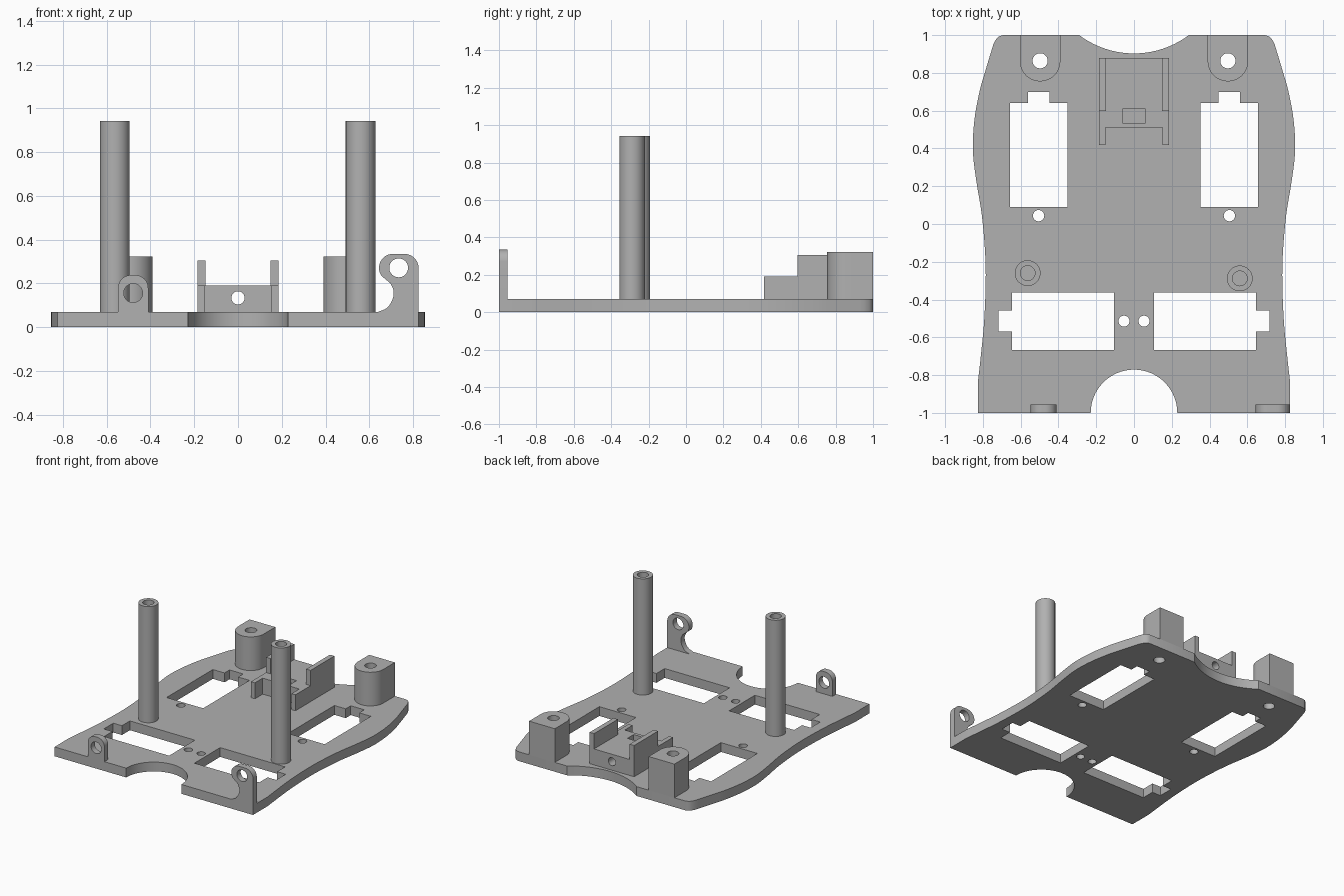
import bpy, bmesh
from math import sin, cos, radians, asin, degrees
from mathutils import Vector

cube = bpy.data.objects.get("Cube")
if cube:
    bpy.data.objects.remove(cube, do_unlink=True)

grey = bpy.data.materials.new("plain grey")
grey.use_nodes = True
grey.diffuse_color = (0.44, 0.44, 0.44, 1)
grey.node_tree.nodes["Principled BSDF"].inputs["Base Color"].default_value = (0.44, 0.44, 0.44, 1)

TOP = 0.07  # plate thickness


def arc(cx, cy, r, a0, a1, n=12):
    angles = [radians(a0 + (a1 - a0) * i / n) for i in range(n + 1)]
    return [(cx + r * cos(a), cy + r * sin(a)) for a in angles]


def circle(cx, cy, r, n=40):
    return arc(cx, cy, r, 0, 360, n)[:-1]


def rect(x0, x1, y0, y1):
    return [(x0, y0), (x1, y0), (x1, y1), (x0, y1)]


def spline(points, n=6):
    """Smooth curve passing through all the points."""
    p = [Vector(q) for q in points]
    p = [2 * p[0] - p[1]] + p + [2 * p[-1] - p[-2]]
    out = []
    for a, b, c, d in zip(p, p[1:], p[2:], p[3:]):
        for i in range(n):
            t = i / n
            q = b + (c - a) * t / 2 + (a - 2.5 * b + 2 * c - d / 2) * t**2
            out.append(tuple(q + (1.5 * (b - c) + (d - a) / 2) * t**3))
    return out + [tuple(p[-2])]


def flip(pts, s):
    return [(s * x, y) for x, y in pts]


def prism(name, pts, lo, hi, along_y=False):
    """Extrude a profile along z, or an x-z profile along y."""
    bm = bmesh.new()
    place = (lambda x, y, h: (x, h, y)) if along_y else (lambda x, y, h: (x, y, h))
    face = bm.faces.new([bm.verts.new(place(x, y, lo)) for x, y in pts])
    top = bmesh.ops.extrude_face_region(bm, geom=[face])["geom"]
    shift = Vector(place(0, 0, hi - lo))
    bmesh.ops.translate(bm, vec=shift, verts=[v for v in top if isinstance(v, bmesh.types.BMVert)])
    bmesh.ops.recalc_face_normals(bm, faces=bm.faces)
    mesh = bpy.data.meshes.new(name)
    bm.to_mesh(mesh)
    bm.free()
    mesh.materials.append(grey)
    obj = bpy.data.objects.new(name, mesh)
    bpy.context.collection.objects.link(obj)
    return obj


def finish(obj, cutters=(), join=()):
    """Merge and cut with helper solids, then shade."""
    bpy.ops.object.select_all(action="DESELECT")
    bpy.context.view_layer.objects.active = obj
    obj.select_set(True)
    steps = [(o, "UNION") for o in join] + [(o, "DIFFERENCE") for o in cutters]
    for helper, operation in steps:
        helper.hide_render = True
        mod = obj.modifiers.new("shape", "BOOLEAN")
        mod.operation, mod.object, mod.solver = operation, helper, "EXACT"
        bpy.ops.object.modifier_apply(modifier=mod.name)
        bpy.data.objects.remove(helper, do_unlink=True)
    bpy.ops.object.shade_smooth_by_angle(angle=radians(30))


def cutter(pts, lo=-0.1, hi=0.5, along_y=False):
    return prism("cutter", pts, lo, hi, along_y)


# Base plate outline: right half from the back notch to the front notch
side = spline([(0.745, 0.95), (0.787, 0.81), (0.818, 0.7), (0.845, 0.55), (0.853, 0.39),
               (0.835, 0.23), (0.806, 0.05), (0.789, -0.14), (0.785, -0.3),
               (0.793, -0.51), (0.81, -0.69), (0.825, -0.825)])
R = 0.482
sweep = degrees(asin(0.29 / R))
half = arc(0, 0.903 + R, R, -90, -90 + sweep, 14)[1:]
half += [(0.695, 1), (0.715, 0.993), (0.73, 0.979)] + side + [(0.825, -1)]
half += arc(0, -1, 0.229, 0, 90, 20)[:-1]
outline = [(0, 0.903)] + half + [(0, -0.771)] + flip(half[::-1], -1)
plate = prism("base_plate", outline, 0, TOP)

# Motor windows with notches, and screw holes
back_window = [(0.353, 0.09), (0.657, 0.09), (0.657, 0.64), (0.56, 0.64),
               (0.56, 0.7), (0.447, 0.7), (0.447, 0.64), (0.353, 0.64)]
front_window = [(0.105, -0.668), (0.645, -0.668), (0.645, -0.57), (0.717, -0.57),
                (0.717, -0.457), (0.645, -0.457), (0.645, -0.362), (0.105, -0.362)]
holes = [back_window, front_window, circle(0.505, 0.044, 0.03),
         circle(0.053, -0.514, 0.029), circle(0.497, 0.864, 0.04)]
finish(plate, [cutter(flip(h, s)) for h in holes for s in (-1, 1)])

# Rounded mounting blocks at the back corners
for s, label in ((1, "left"), (-1, "right")):
    block = prism("back_block_" + label,
                  flip([(0.604, 1), (0.39, 1)] + arc(0.497, 0.862, 0.107, 180, 360, 24), s), TOP, 0.323)
    finish(block, [cutter(circle(s * 0.497, 0.864, 0.04))])

# Tall hollow posts
for label, x, y in (("right", -0.563, -0.26), ("left", 0.56, -0.288)):
    post = prism("post_" + label, circle(x, y, 0.068, 48), TOP, 0.943)
    finish(post, [cutter(circle(x, y, 0.039), TOP + 0.02, 1.1)])

# Sensor bracket: block with front arms, raised side walls, nut slot and bolt hole
W = 0.185
bracket = prism("sensor_bracket", [(-W, 0.88), (-W, 0.418), (-0.152, 0.418), (-0.152, 0.51),
                                   (0.152, 0.51), (0.152, 0.418), (W, 0.418), (W, 0.88)], TOP, 0.19)
finish(bracket, [cutter(rect(-0.06, 0.06, 0.535, 0.61), TOP + 0.01, 0.4),
                 cutter(circle(0, 0.134, 0.03), 0.3, 1.1, True)])
for s, label in ((1, "left"), (-1, "right")):
    wall = prism("bracket_wall_" + label, flip(rect(0.148, W, 0.597, 0.88), s), 0.19, 0.305)
    finish(wall)

# Small front ear with rounded top
small = [(-0.548, TOP), (-0.41, TOP)] + arc(-0.469, 0.179, 0.059, 0, 90) + arc(-0.489, 0.179, 0.059, 90, 180)
ear = prism("front_ear_right", small, -1, -0.955, True)
finish(ear, [cutter(circle(-0.479, 0.156, 0.043), -1.1, -0.9, True)])

# Large front ear with hooked inner edge
large = [(0.64, TOP), (0.825, TOP)] + arc(0.76, 0.27, 0.065, 0, 90) + arc(0.708, 0.271, 0.064, 90, 215)
large += spline([(0.697, 0.2), (0.711, 0.165), (0.705, 0.125), (0.68, 0.088), (0.64, TOP)])[:-1]
ear = prism("front_ear_left", large, -1, -0.955, True)
finish(ear, [cutter(circle(0.734, 0.271, 0.043), -1.1, -0.9, True)])
